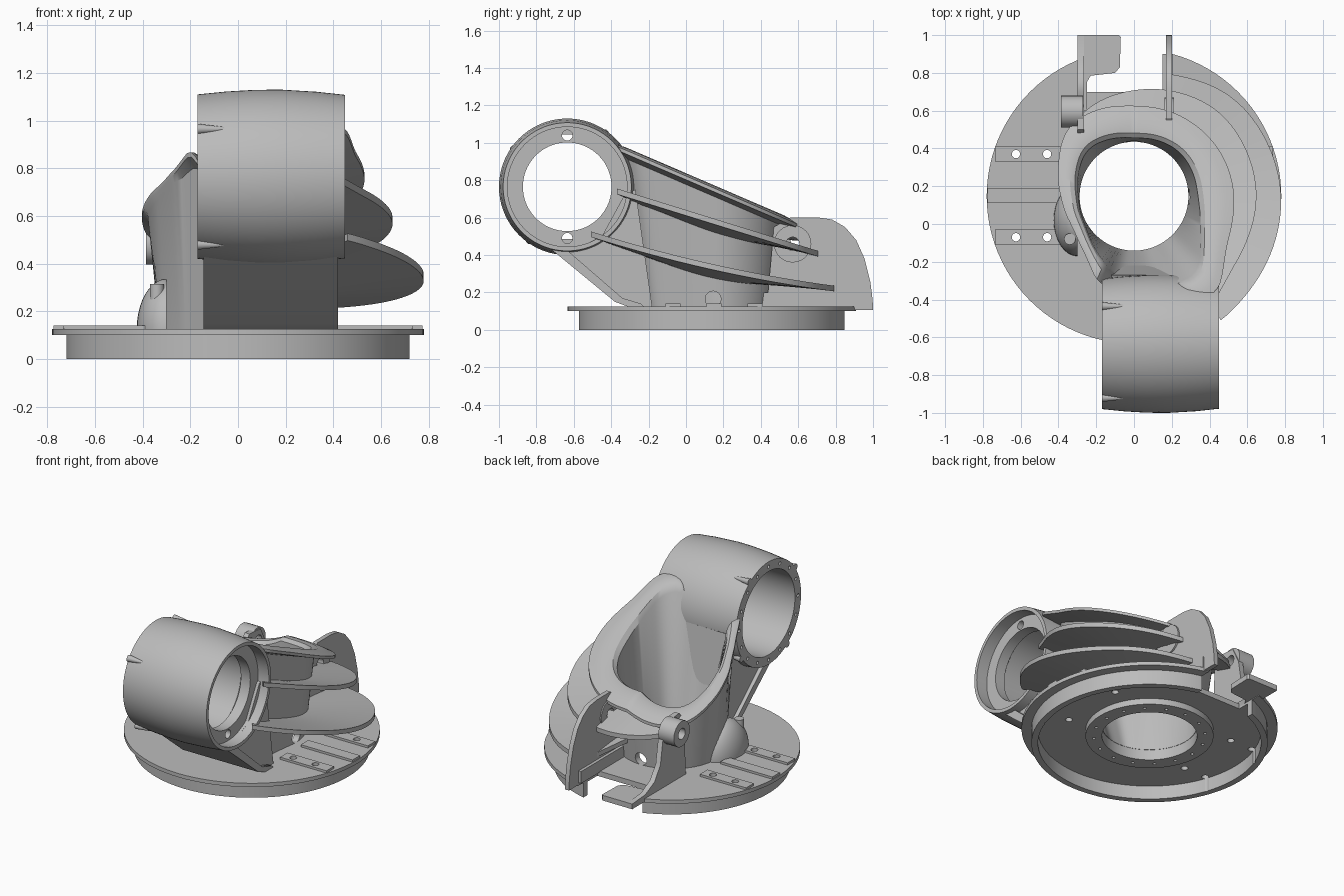
import bpy, bmesh, math
from mathutils import Vector, Matrix

cube = bpy.data.objects.get("Cube")
if cube:
    bpy.data.objects.remove(cube, do_unlink=True)

CY = 0.147                      # y of the base centre
HUB = Vector((0, -0.635, 0.765))  # centre of the cross barrel
grey = bpy.data.materials.new("cast_grey")
grey.use_nodes = True
grey.diffuse_color = (0.5, 0.5, 0.5, 1)
grey.node_tree.nodes["Principled BSDF"].inputs["Base Color"].default_value = (0.5, 0.5, 0.5, 1)


def finish(name, bm, angle=30):
    bmesh.ops.recalc_face_normals(bm, faces=bm.faces)
    me = bpy.data.meshes.new(name)
    bm.to_mesh(me)
    bm.free()
    ob = bpy.data.objects.new(name, me)
    bpy.context.collection.objects.link(ob)
    me.materials.append(grey)
    smooth(ob, angle)
    return ob


def select(ob):
    bpy.ops.object.select_all(action='DESELECT')
    ob.select_set(True)
    bpy.context.view_layer.objects.active = ob


def smooth(ob, angle=30):
    select(ob)
    bpy.ops.object.shade_smooth_by_angle(angle=math.radians(angle))


def skin(bm, rings, closed_rows=True):
    """Join rows of points with quads."""
    rows = [[bm.verts.new(p) for p in ring] for ring in rings]
    n, m = len(rows), len(rows[0])
    for i in range(n if closed_rows else n - 1):
        for j in range(m):
            a, b = rows[i], rows[(i + 1) % n]
            k = (j + 1) % m
            bm.faces.new((a[j], a[k], b[k], b[j]))
    return rows


def revolve(name, profile, place, steps=72):
    bm = bmesh.new()
    turns = [2 * math.pi * i / steps for i in range(steps)]
    skin(bm, [[place(r, h, a) for a in turns] for r, h in profile])
    return finish(name, bm)


def extrude(name, outline, axis, lo, hi):
    """Prism from a 2D outline: axis 'x' takes (y, z), axis 'z' takes (x, y)."""
    bm = bmesh.new()
    put = (lambda p, d: (d, p[0], p[1])) if axis == 'x' else (lambda p, d: (p[0], p[1], d))
    rows = skin(bm, [[put(p, d) for p in outline] for d in (lo, hi)], closed_rows=False)
    bm.faces.new(rows[0])
    bm.faces.new(rows[1])
    return finish(name, bm)


def box(name, x0, x1, y0, y1, z0, z1):
    return extrude(name, [(x0, y0), (x1, y0), (x1, y1), (x0, y1)], 'z', z0, z1)


def rod(bm, centre, radius, length, axis, tip=None):
    rot = {'x': Matrix.Rotation(math.pi / 2, 4, 'Y'),
           'y': Matrix.Rotation(math.pi / 2, 4, 'X'), 'z': Matrix()}[axis]
    bmesh.ops.create_cone(bm, cap_ends=True, segments=24, radius1=radius,
                          radius2=radius if tip is None else tip, depth=length,
                          matrix=Matrix.Translation(centre) @ rot)


def subtract(ob, cutter):
    cutter.hide_render = True
    mod = ob.modifiers.new("holes", 'BOOLEAN')
    mod.operation, mod.object, mod.solver = 'DIFFERENCE', cutter, 'EXACT'
    select(ob)
    bpy.ops.object.modifier_apply(modifier=mod.name)
    bpy.data.objects.remove(cutter, do_unlink=True)
    smooth(ob)


def drill(ob, rods):
    bm = bmesh.new()
    for r in rods:
        rod(bm, *r)
    subtract(ob, finish("cutter", bm))


def polar(points):
    """Smooth periodic radius function from (degrees, radius) pairs."""
    def linear(d):
        d %= 360
        pts = points + [(360 + points[0][0], points[0][1])]
        for (a, r), (b, s) in zip(pts, pts[1:]):
            if a <= d <= b:
                return r + (s - r) * (d - a) / (b - a)
    return lambda d: sum(linear(d + k) for k in range(-9, 10, 3)) / 7


def at(deg, r, z):
    a = math.radians(deg)
    return (r * math.cos(a), CY + r * math.sin(a), z)


# Turntable base with hollow underside, hub and a notch at the back
base = revolve("base_plate", [(.29, .05), (.39, .05), (.39, .09), (.68, .09), (.68, 0), (.72, 0),
                              (.72, .1), (.78, .1), (.78, .125), (.29, .125)],
               lambda r, h, a: (r * math.cos(a), CY + r * math.sin(a), h), 96)
bolt_ys = (-.07, .37)
holes = [((sx * x, y, .1), .022, .2, 'z') for sx in (-1, 1) for x in (.46, .625) for y in bolt_ys]
holes += [(at(i * 22.5, .34, .05), .01, .06, 'z') for i in range(16)]
drill(base, holes)
subtract(base, box("cutter", -.25, .17, .7, 1.1, -.1, .3))

# Raised mounting strips on both sides
for side, word in ((-1, "right"), (1, "left")):
    for i, (y0, y1, end) in enumerate(((-.11, -.03, .735), (.33, .41, .735), (.11, .19, .775))):
        x0, x1 = sorted((side * .39, side * end))
        strip = box(f"{word}_strip_{i}", x0, x1, y0, y1, .12, .14)
        if i < 2:
            drill(strip, [((side * x, bolt_ys[i], .1), .022, .2, 'z') for x in (.46, .625)])

# Cross barrel with stepped bore and bolt circle
barrel = revolve("barrel", [(.345, -.17), (.357, -.05), (.364, .07), (.365, .18), (.356, .33),
                            (.343, .45), (.32, .45), (.32, .37), (.237, .37), (.237, .3),
                            (.28, .27), (.28, -.17)],
                 lambda r, h, a: (h, HUB.y + r * math.cos(a), HUB.z + r * math.sin(a)))
around = lambda r, deg, x: (x, HUB.y + r * math.cos(math.radians(deg)),
                            HUB.z + r * math.sin(math.radians(deg)))
drill(barrel, [(around(.313, i * 22.5, -.17), .011, .06, 'x') for i in range(16)]
      + [(around(.275, d, .36), .028, .2, 'x') for d in (90, 270)])

# Tapered pips on the barrel
bm = bmesh.new()
for k in range(4):
    rod(bm, around(.348, 55 + 90 * k, -.095), .022, .15, 'x', .004)
finish("barrel_pips", bm)

# Leaning hollow neck with a rolled rim that runs into the barrel
rim_out = polar([(0, .53), (25, .515), (45, .5), (90, .475), (115, .5), (130, .505), (138, .5),
                 (150, .45), (180, .385), (210, .36), (235, .41), (252, .53), (262, .47),
                 (285, .48), (298, .6), (307, .71), (314, .66), (325, .57), (340, .54)])
rim_in = polar([(0, .335), (45, .335), (90, .305), (135, .35), (155, .32), (180, .29), (215, .3),
                (240, .36), (255, .42), (285, .44), (300, .52), (307, .55), (313, .5), (330, .4),
                (345, .36)])
foot_out = polar([(0, .33), (285, .33), (305, .44), (325, .37), (340, .33)])


def rim_z(deg, r):
    y = at(deg, r, 0)[1]
    lean = .988 - (y + .35) * .43
    side = max(0, -math.cos(math.radians(deg)))
    left_drop = .1 * side * (2 - side)
    dip = .3 * math.exp(-((deg - 272) / 20) ** 4)
    return lean - left_drop - dip


def ring(radius, drop):
    return [at(d, radius(d), rim_z(d, radius(d)) - drop) for d in range(0, 360, 3)]


def blend(t):
    return lambda d: rim_in(d) + (rim_out(d) - rim_in(d)) * t


def wall(d):
    return min(max(.38, rim_in(d) + .04), rim_out(d) - .012)


bm = bmesh.new()
foot = lambda radius: [at(d, radius(d), .12) for d in range(0, 360, 3)]
skin(bm, [foot(foot_out), ring(wall, .06), ring(rim_out, .035), ring(rim_out, .015),
          ring(blend(.75), .005), ring(blend(.4), 0), ring(blend(.15), .012),
          ring(rim_in, .04), foot(lambda d: .288)])
neck = finish("neck", bm, 40)
drill(neck, [((.4, .145, .165), .042, .4, 'x'), ((0, .5, .165), .042, .4, 'y')])


# Sloping fins wrapped round the neck, each tipped up towards its outer edge
def fin(name, start, end, radius, height, tilt, thick=.03):
    bm = bmesh.new()
    steps = 48
    rows = []
    for i in range(steps + 1):
        d = start + (end - start) * i / steps
        ro = radius(d)
        zi = height(at(d, .35, 0)[1])
        ri = .315 + max(0, rim_in(d) - .29) * (zi - .12) / .83
        sink = tilt * (ro - ri) * max(0, math.cos(math.radians(d)))
        zi, zo = height(at(d, ri, 0)[1]) - sink, height(at(d, ro, 0)[1])
        rows.append([at(d, ri, zi), at(d, ro, zo), at(d, ro, zo - thick), at(d, ri, zi - thick)])
    ends = skin(bm, rows, closed_rows=False)
    bm.faces.new(ends[0])
    bm.faces.new(ends[-1])
    finish(name, bm)


fin("upper_fin", -49, 128,
    polar([(0, .65), (45, .635), (90, .56), (115, .53), (130, .5), (230, .5), (300, .74),
           (317, .65), (335, .64)]),
    lambda y: .765 - (y + .4) * .31, .15)
fin("lower_fin", -55, 73, polar([(0, .78), (45, .74), (73, .67), (200, .6), (300, .81), (315, .79)]),
    lambda y: .53 - (y + .52) * .225 + .07 * (y + .52) * (y - .78), .1)

# Sloping plate and inset body carrying the barrel
extrude("front_plate", [(-.72, .43), (-.38, .15), (-.3, .12), (-.22, .12), (-.24, .14), (-.34, .17),
                        (-.64, .43)], 'x', -.145, .42)
extrude("front_body", [(-.64, .41), (-.35, .16), (-.3, .12), (-.18, .12), (-.27, .75),
                       (-.33, .72), (-.45, .5)], 'x', -.12, .39)

# Rounded rear plate with foot and pierced boss
rear = extrude("rear_plate", [(.43, .105), (1, .105), (.998, .16), (.985, .26), (.955, .38),
                              (.91, .48), (.85, .55), (.78, .59), (.7, .602), (.56, .602),
                              (.47, .55)], 'x', .17, .2)
box("plate_foot", .15, .205, .41, .9, .12, .2)
bm = bmesh.new()
rod(bm, (.187, .57, .46), .1, .05, 'x')
boss = finish("plate_boss", bm)
for part in (rear, boss):
    drill(part, [((.19, .57, .46), .036, .2, 'x')])

# Rear lug, its web and the hooked tab
bm = bmesh.new()
rod(bm, (-.328, .595, .48), .085, .115, 'x')
lug = finish("rear_lug", bm)
web = extrude("lug_web", [(.43, .12), (1, .105), (1, .14), (.86, .15), (.76, .2), (.7, .29),
                          (.675, .44), (.62, .55), (.5, .56), (.45, .5)], 'x', -.3, -.265)
for part in (lug, web):
    drill(part, [((-.3, .595, .48), .036, .3, 'x')])
extrude("hook_tab", [(-.3, .6), (-.25, .6), (-.25, .75), (-.23, .785), (-.1, .8), (-.075, .83),
                     (-.07, .99), (-.08, 1), (-.3, 1)], 'z', .105, .14)

# Side bulge with a short pin
bm = bmesh.new()
bmesh.ops.create_uvsphere(bm, u_segments=32, v_segments=20, radius=1,
                          matrix=Matrix.Translation((-.3, .02, .125)) @ Matrix.Diagonal((.125, .19, .21, 1)))
for co, no in (((-.3, 0, 0), (1, 0, 0)), ((0, 0, .12), (0, 0, -1))):
    bmesh.ops.bisect_plane(bm, geom=bm.verts[:] + bm.edges[:] + bm.faces[:],
                           plane_co=co, plane_no=no, clear_outer=True)
finish("side_bulge", bm)
bm = bmesh.new()
rod(bm, (-.34, -.08, .25), .03, .13, 'z')
finish("bulge_pin", bm)
